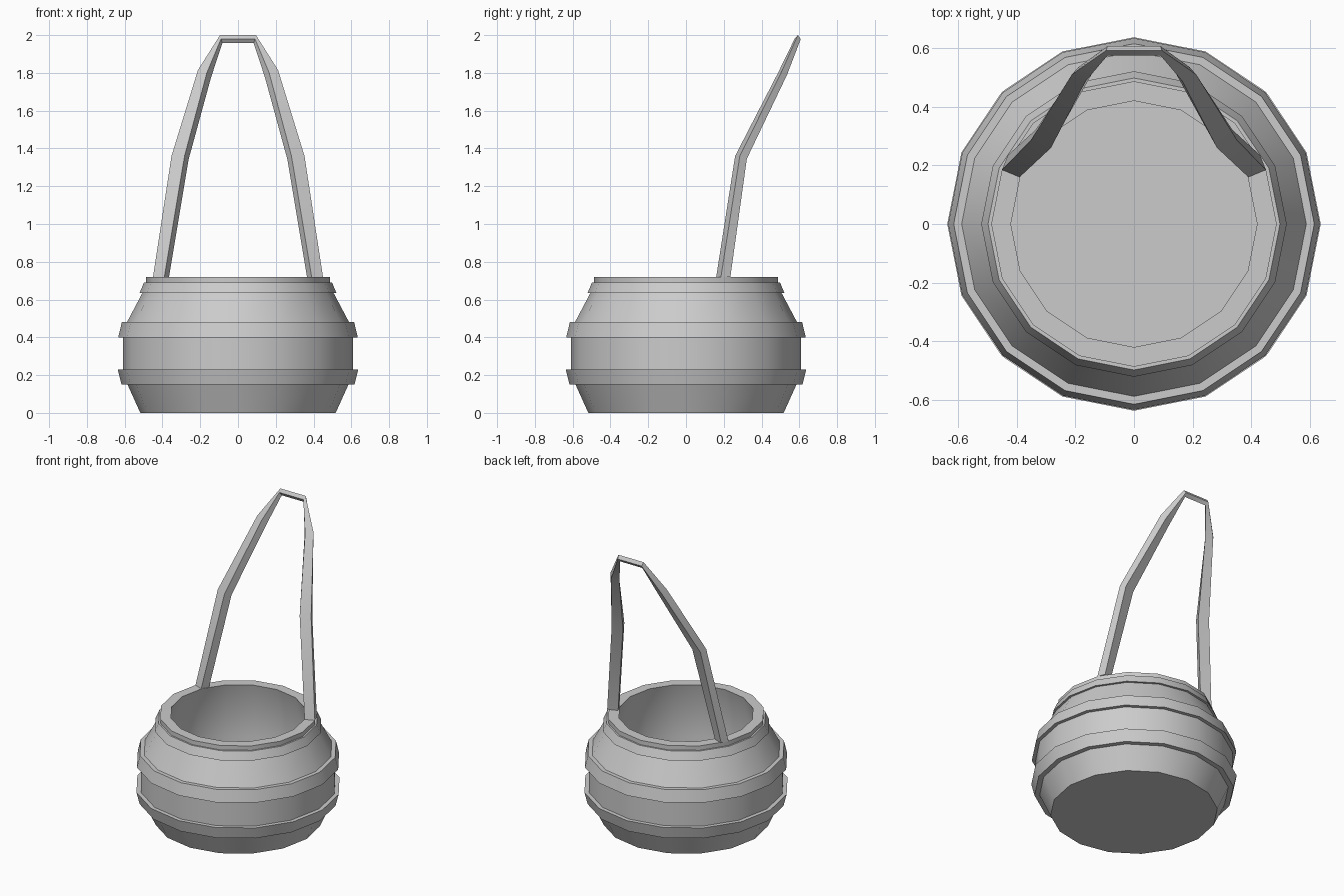
import bpy, bmesh
from math import cos, sin, pi, radians

if "Cube" in bpy.data.objects:
    bpy.data.objects.remove(bpy.data.objects["Cube"])

SIDES = 16


def finish(name, bm, smooth_angle):
    bmesh.ops.recalc_face_normals(bm, faces=bm.faces)
    mesh = bpy.data.meshes.new(name)
    bm.to_mesh(mesh)
    bm.free()
    obj = bpy.data.objects.new(name, mesh)
    bpy.context.collection.objects.link(obj)
    bpy.ops.object.select_all(action='DESELECT')
    obj.select_set(True)
    bpy.context.view_layer.objects.active = obj
    bpy.ops.object.shade_smooth_by_angle(angle=radians(smooth_angle))
    return obj


def lathe(name, profile):
    """Turn an (r, z) profile round z and cap both ends."""
    bm = bmesh.new()
    rings = [[bm.verts.new((r * cos(2 * pi * i / SIDES), r * sin(2 * pi * i / SIDES), z))
              for i in range(SIDES)] for r, z in profile]
    bm.faces.new(rings[0])
    bm.faces.new(rings[-1])
    for a, b in zip(rings, rings[1:]):
        for i in range(SIDES):
            j = (i + 1) % SIDES
            bm.faces.new((a[i], a[j], b[j], b[i]))
    return finish(name, bm, 40)


# Hollow pot with raised hoops: outside from base to rim, then down the inside
lathe("basket_body", [
    (0.517, 0), (0.585, 0.15),
    (0.617, 0.15), (0.637, 0.23),                 # lower hoop
    (0.61, 0.23), (0.61, 0.40),
    (0.634, 0.40), (0.615, 0.48),                 # middle hoop
    (0.588, 0.48), (0.506, 0.635),
    (0.521, 0.635), (0.498, 0.69),                # neck hoop
    (0.487, 0.69), (0.487, 0.72), (0.42, 0.72),   # rim
    (0.46, 0.55), (0.46, 0.35), (0.425, 0.06)])   # inside wall and floor

# Handle: four-cornered sections up the right leg, mirrored for the left
half = [
    [(.45, .185, .72), (.39, .16, .72), (.365, .21, .72), (.43, .235, .72)],
    [(.352, .285, 1.36), (.283, .26, 1.36), (.262, .305, 1.34), (.335, .322, 1.345)],
    [(.212, .51, 1.815), (.165, .487, 1.80), (.143, .513, 1.775), (.19, .535, 1.79)],
    [(.095, .592, 2.0), (.09, .575, 1.98), (.083, .59, 1.957), (.09, .607, 1.978)]]
sections = half + [[(-x, y, z) for x, y, z in s] for s in reversed(half)]
bm = bmesh.new()
rings = [[bm.verts.new(p) for p in s] for s in sections]
for a, b in zip(rings, rings[1:]):
    for i in range(4):
        j = (i + 1) % 4
        bm.faces.new((a[i], a[j], b[j], b[i]))
bm.faces.new(rings[0])
bm.faces.new(rings[-1])
finish("handle", bm, 30)
